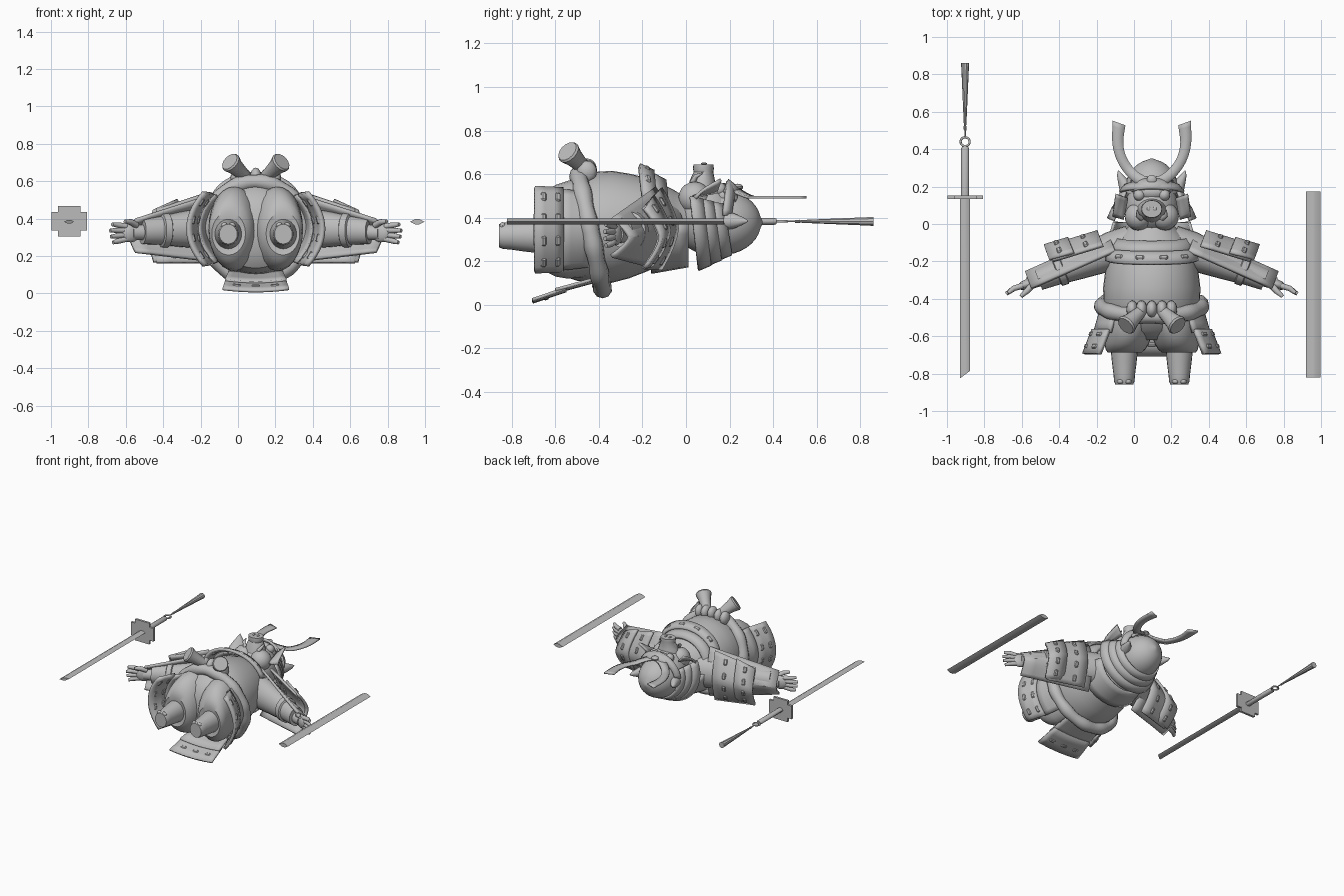
import bpy, bmesh, math
from mathutils import Vector, Matrix

if "Cube" in bpy.data.objects:
    bpy.data.objects.remove(bpy.data.objects["Cube"])

CX = 0.095  # centre line of the figure
grey = bpy.data.materials.new("plain grey")
grey.diffuse_color = (0.5, 0.5, 0.5, 1)
grey.use_nodes = True
grey.node_tree.nodes["Principled BSDF"].inputs["Base Color"].default_value = grey.diffuse_color

def finish(name, bm):
    bmesh.ops.recalc_face_normals(bm, faces=bm.faces)
    me = bpy.data.meshes.new(name)
    bm.to_mesh(me)
    bm.free()
    me.materials.append(grey)
    ob = bpy.data.objects.new(name, me)
    bpy.context.collection.objects.link(ob)
    return ob

def loft(name, rings, n=28, m=None):
    """Closed skin over ellipses (x, y, z, rx, rz) stacked along y."""
    bm = bmesh.new()
    rows = [[bm.verts.new((x + rx * math.cos(2 * math.pi * i / n), y, z + rz * math.sin(2 * math.pi * i / n)))
             for i in range(n)] for x, y, z, rx, rz in rings]
    for a, b in zip(rows, rows[1:]):
        for i in range(n):
            bm.faces.new((a[i], a[(i + 1) % n], b[(i + 1) % n], b[i]))
    bm.faces.new(rows[0])
    bm.faces.new(rows[-1])
    if m:
        bm.transform(m)
    return finish(name, bm)

def plate(name, f, nu=4, nv=14, t=0.016):
    """Thick sheet following f(u, v), u and v in 0..1."""
    bm = bmesh.new()
    g = [[bm.verts.new(f(u / nu, v / nv)) for v in range(nv + 1)] for u in range(nu + 1)]
    for u in range(nu):
        for v in range(nv):
            bm.faces.new((g[u][v], g[u + 1][v], g[u + 1][v + 1], g[u][v + 1]))
    ob = finish(name, bm)
    mod = ob.modifiers.new("thickness", 'SOLIDIFY')
    mod.thickness, mod.offset = t, 0
    return ob

def box(name, m, size, bevel=0.006):
    bm = bmesh.new()
    bmesh.ops.create_cube(bm, size=1, matrix=Matrix.Diagonal((*size, 1)))
    if bevel:
        bmesh.ops.bevel(bm, geom=bm.edges[:], offset=bevel, segments=1, affect='EDGES')
    bm.transform(m)
    return finish(name, bm)

def stud(name, f, u, v, size=(0.045, 0.025, 0.034)):
    """Small block sitting on the sheet f; long side along v."""
    p, e = Vector(f(u, v)), 0.01
    a = (Vector(f(u, v + e)) - p).normalized()
    b = (Vector(f(u + e, v)) - p).normalized()
    c = a.cross(b).normalized()
    m = Matrix((a, c.cross(a), c)).transposed().to_4x4()
    m.translation = p
    box(name, m, size)

def ball(name, loc, r, seg=24):
    bm = bmesh.new()
    bmesh.ops.create_uvsphere(bm, u_segments=seg, v_segments=seg // 2, radius=1)
    bm.transform(Matrix.Translation(loc) @ Matrix.Diagonal((*r, 1)))
    return finish(name, bm)

def tube(name, pts, radii, closed=False):
    cu = bpy.data.curves.new(name, 'CURVE')
    cu.dimensions, cu.bevel_depth, cu.bevel_resolution, cu.use_fill_caps = '3D', 1, 3, True
    sp = cu.splines.new('POLY')
    sp.points.add(len(pts) - 1)
    for q, p, r in zip(sp.points, pts, radii):
        q.co, q.radius = (*p, 1), r
    sp.use_cyclic_u, sp.use_smooth = closed, True
    cu.materials.append(grey)
    ob = bpy.data.objects.new(name, cu)
    bpy.context.collection.objects.link(ob)

# Torso and neck
loft("torso", [(CX, y, z, rx, rz) for y, z, rx, rz in (
    (-.62, .33, .12, .12), (-.57, .335, .21, .20), (-.5, .345, .245, .235), (-.42, .355, .258, .255),
    (-.34, .358, .26, .257), (-.26, .362, .25, .24), (-.18, .368, .235, .215), (-.12, .37, .215, .19),
    (-.06, .375, .17, .155), (-.01, .38, .12, .12), (.06, .38, .1, .1))], 36)

# Chest armour: two curved rows
def chest(y0, y1, w0, w1, z0, z1):
    def f(u, v):
        t = 2 * v - 1
        return (CX + (w0 + (w1 - w0) * u) * math.sin(t * 1.3), y0 + (y1 - y0) * u - 0.015 * (1 - t * t),
                z0 + (z1 - z0) * u - 0.15 * t * t)
    return f
low, up = chest(-.20, -.135, .25, .235, .64, .61), chest(-.145, -.08, .23, .195, .60, .565)
plate("chest_lower_row", low, 2, 18, .022)
plate("chest_upper_row", up, 2, 18, .022)
for v in (.2, .4, .6, .8):
    stud("chest_lacing", low, .5, v)

# Back collar sheet
plate("back_collar", lambda u, v: (CX + (.25 - .05 * u) * math.cos(math.pi * (1 + v)), -.16 + .17 * u,
                                   .37 + (.22 - .03 * u) * math.sin(math.pi * (1 + v))))

# Rope belt, knot and flared ends
N = 64
tube("rope_belt", [(CX + .265 * math.cos(a), -.438 - .055 * math.sin(a), .335 + .262 * math.sin(a))
                   for a in (2 * math.pi * i / N for i in range(N))],
     [.042 + .003 * math.sin(i * math.pi / 3) for i in range(N)], True)
for x in (-.105, -.055, 0, .055, .105):
    ball("rope_knot", (CX + x, -.455, .622 - abs(x) * .1), (.031, .046, .05), 16)
for s in (-1, 1):
    axis = Vector((s * .09, -.085, .085))
    m = Matrix.Translation((CX + s * .05, -.46, .62)) @ axis.to_track_quat('Y', 'Z').to_matrix().to_4x4()
    loft("rope_end", [(0, 0, 0, .028, .028), (0, .03, 0, .034, .034), (0, .1, 0, .044, .044),
                      (0, .14, 0, .056, .056), (0, .15, 0, .05, .05)], 14, m)

# Rear skirt plates
def rear(y0, y1, z0, z1, w0, w1):
    return lambda u, v: (CX + (w0 + (w1 - w0) * u) * (2 * v - 1), y0 + (y1 - y0) * u,
                         z0 + (z1 - z0) * u + .012 * (2 * v - 1) ** 2)
low, up = rear(-.705, -.55, .012, .065, .178, .16), rear(-.60, -.39, .058, .115, .165, .14)
plate("rear_skirt_lower", low, 3, 10, .014)
plate("rear_skirt_upper", up, 3, 10, .014)
for v in (.2, .5, .8):
    stud("rear_skirt_lacing", low, .4, v, (.045, .025, .024))

for s in (-1, 1):
    # Trouser leg, foot and toes
    loft("trouser_leg", [(CX + s * x, y, z, rx, rz) for x, y, z, rx, rz in (
        (.10, -.44, .35, .14, .22), (.118, -.54, .345, .135, .225), (.126, -.60, .34, .126, .21),
        (.134, -.64, .335, .118, .185), (.14, -.67, .33, .107, .155), (.145, -.688, .32, .09, .115),
        (.147, -.68, .315, .07, .08))])
    loft("leg", [(CX + s * .147, y, .317, r, r * 1.1) for y, r in (
        (-.66, .074), (-.74, .066), (-.81, .057), (-.84, .055), (-.858, .048))], 20)
    for k in (-1, 1):
        ball("toe", (CX + s * .147 + k * .02, -.842, .362), (.019, .014, .018), 12)

    # Side skirt panels: two overlapping flared rows
    def panel(y0, y1, x0, x1, h0, h1):
        def f(u, v):
            t = 2 * v - 1
            return (CX + s * (x0 + (x1 - x0) * u - .085 * t * t), y0 + (y1 - y0) * u,
                    .345 + (h0 + (h1 - h0) * u) * t)
        return f
    low, up = panel(-.695, -.565, .362, .312, .195, .188), panel(-.58, -.43, .305, .262, .183, .165)
    plate("side_skirt_lower", low, 3, 14, .022)
    plate("side_skirt_upper", up, 3, 14, .018)
    for v in (.12, .37, .63, .88):
        stud("side_skirt_lacing", low, .8, v)
        stud("side_skirt_lacing", low, .3, v)

    # Arm frame: A = along the arm, B = toward the top side
    base, A, B = Vector((CX + s * .16, -.125, .355)), Vector((s * .93, -.36, -.05)), Vector((s * .36, .93, 0))
    m = Matrix((B, A, Vector((0, 0, 1)))).transposed().to_4x4()
    m.translation = base
    loft("sleeve", [(0, y, 0, r, r * 1.15) for y, r in (
        (-.06, .1), (.05, .105), (.16, .092), (.27, .08), (.33, .072), (.335, .08), (.37, .078),
        (.375, .066), (.46, .06), (.48, .058), (.48, .04))], 24, m)
    loft("wrist", [(0, y, -.005, r, r * 1.1) for y, r in ((.44, .042), (.5, .036), (.54, .034))], 16, m)
    palm = ball("palm", (0, .545, -.005), (.026, .055, .05), 16)
    palm.data.transform(m)
    at = lambda a, b, z: base + A * a + B * b + Vector((0, 0, z))
    for i in range(4):
        z = .036 - i * .025
        tube("finger", [at(.57, 0, z * .9), at(.62, .004, z * 1.15), at(.672 - abs(i - 1.3) * .012, -.008, z * 1.3)],
             (.016, .015, .01))
    tube("thumb", [at(.52, -.015, .035), at(.56, -.035, .055), at(.60, -.05, .06)], (.018, .016, .01))

    # Shoulder plates wrapping the top side of the arm
    def guard(a0, a1, d0, d1, h0, h1, drop, sink):
        def f(u, v):
            t = 2 * v - 1
            return at(a0 + (a1 - a0) * u, d0 + (d1 - d0) * u - drop * abs(t) ** 1.5, (h0 + (h1 - h0) * u) * t - sink * u)
        return f
    low, up = guard(.04, .53, .085, .06, .185, .085, .09, .02), guard(.09, .37, .125, .145, .185, .14, .08, .03)
    edge = guard(.25, .385, .148, .158, .158, .136, .08, .03)
    plate("arm_guard", low, 6, 12, .018)
    plate("shoulder_guard", up, 4, 12, .018)
    plate("shoulder_guard_edge", edge, 2, 12, .018)
    for v in (.12, .37, .63, .88):
        stud("shoulder_lacing", up, .3, v)
        stud("shoulder_lacing", edge, .5, v)

    # Face and helmet details in pairs
    ball("eye", (CX + s * .066, .155, .53), (.032, .032, .032), 16)
    ball("cheek", (CX + s * .07, .04, .49), (.075, .075, .075), 20)
    loft("ear", [(CX + s * x, y, .385, r, r) for x, y, r in (
        (.125, .17, .045), (.145, .22, .035), (.168, .26, .018), (.178, .285, .003))], 12)
    plate("helmet_wing", lambda u, v: (CX + s * (.15 + .06 * u - .02 * v), .025 + .115 * v + .02 * u,
                                       .49 + .085 * v ** .7 * (.3 + .7 * u)), 3, 6, .014)
    ball("nostril", (CX + s * .017, .082, .648), (.009, .014, .006), 10)
    tube("tusk", [(CX + s * .055, .03, .56), (CX + s * .075, .045, .59), (CX + s * .078, .075, .605)],
         (.014, .011, .003))
    # Curved crest horn: flat ribbon widening to its slanted tip
    def horn(u, v):
        w = .018 + .022 * u
        x = .03 + .165 * math.sin(min(u * 1.5, 1.25) * 1.25) ** .9 - .02 * u * u
        return (CX + s * (x + w * (v - .5) * 1.7), .225 + .315 * u ** 1.35 - (v - .5) * .05 * (1 - u) + (v - .5) * .025 * u ** 3,
                .53 - .037 * min(1, u * 3))
    plate("crest_horn", horn, 16, 2, .012)

# Head and snout
ball("head", (CX, .09, .40), (.145, .145, .165), 32)
def snout(y, rx, ry, z):
    return (CX, z, -y, rx, ry)
loft("snout", [snout(*q) for q in ((.07, .09, .07, .5), (.075, .07, .058, .57), (.08, .052, .045, .61),
                                   (.08, .056, .048, .625), (.08, .054, .046, .645))], 20, Matrix.Rotation(math.pi / 2, 4, 'X'))
ball("brow", (CX, .17, .5), (.1, .05, .06), 20)

# Helmet dome, brim and crest plate
loft("helmet_dome", [(CX, .16 + .185 * math.sin(a), .378, .148 * math.cos(a), .15 * math.cos(a))
                     for a in (i * math.pi / 2 / 9 for i in range(9))] + [(CX, .35, .378, .008, .008)], 32)
plate("helmet_brim", lambda u, v: (CX + (.14 + .03 * u) * math.cos(math.pi * v), .205 - .035 * u + .02 * math.sin(math.pi * v),
                                   .41 + (.125 + .035 * u) * math.sin(math.pi * v)), 2, 18)
plate("crest_plate", lambda u, v: (CX + .11 * (2 * v - 1), .19 + .055 * u - .015 * (2 * v - 1) ** 2,
                                   .572 - .045 * u - .05 * (2 * v - 1) ** 2), 2, 10)
ball("crest_boss", (CX, .235, .54), (.028, .028, .016), 14)

# Neck guard: stepped flaring rows, open at the face
for k in range(3):
    def row(u, v, k=k):
        a = math.radians(150 + 240 * v)
        r = .158 + .025 * k + .026 * u
        return (CX + r * math.cos(a), .185 - .048 * k - .058 * u - .025 * math.sin(a), .385 + r * .96 * math.sin(a))
    plate("neck_guard", row, 2, 24, .012)

# Sword: blade, guard, grip, ring, cord and tassel
def lens(name, x, y0, y1, w, h, slant=0):
    bm = bmesh.new()
    rows = [[bm.verts.new((x + dx, y + k * slant * (dx + w) / (2 * w), .383 + dz))
             for dx, dz in ((-w, 0), (-w * .3, h), (w * .3, h), (w, 0), (w * .3, -h), (-w * .3, -h))]
            for y, k in ((y0, 1), (y1, 0))]
    for i in range(6):
        bm.faces.new((rows[0][i], rows[0][(i + 1) % 6], rows[1][(i + 1) % 6], rows[1][i]))
    bm.faces.new(rows[0])
    bm.faces.new(rows[1])
    return finish(name, bm)

SX = -.903
lens("sword_blade", SX, -.825, .14, .027, .01, .04)
lens("scabbard", .958, -.822, .175, .039, .014)
T = Matrix.Translation((SX, .143, .385))
box("sword_guard_wide", T, (.19, .017, .1), 0)
box("sword_guard_tall", T, (.12, .0172, .162), 0)
loft("sword_grip", [(SX, y, .383, .021, .016) for y in (.14, .405)] + [(SX, .415, .383, .015, .012)], 12)
tube("pommel_ring", [(SX + .024 * math.cos(a), .44 + .024 * math.sin(a), .383)
                     for a in (i * math.pi / 10 for i in range(20))], [.006] * 20, True)
tube("tassel_cord", [(SX, .46, .383), (SX, .51, .383)], (.004, .004))
loft("tassel", [(SX, y, .383, r, r) for y, r in ((.5, .007), (.522, .008), (.525, .005), (.535, .007),
                                                (.6, .01), (.83, .02), (.86, .022))], 10)

# Smooth shading with sharp edges kept
for ob in bpy.context.scene.objects:
    ob.select_set(ob.type == 'MESH')
    if ob.type == 'MESH':
        bpy.context.view_layer.objects.active = ob
bpy.ops.object.shade_smooth_by_angle(angle=math.radians(35))
